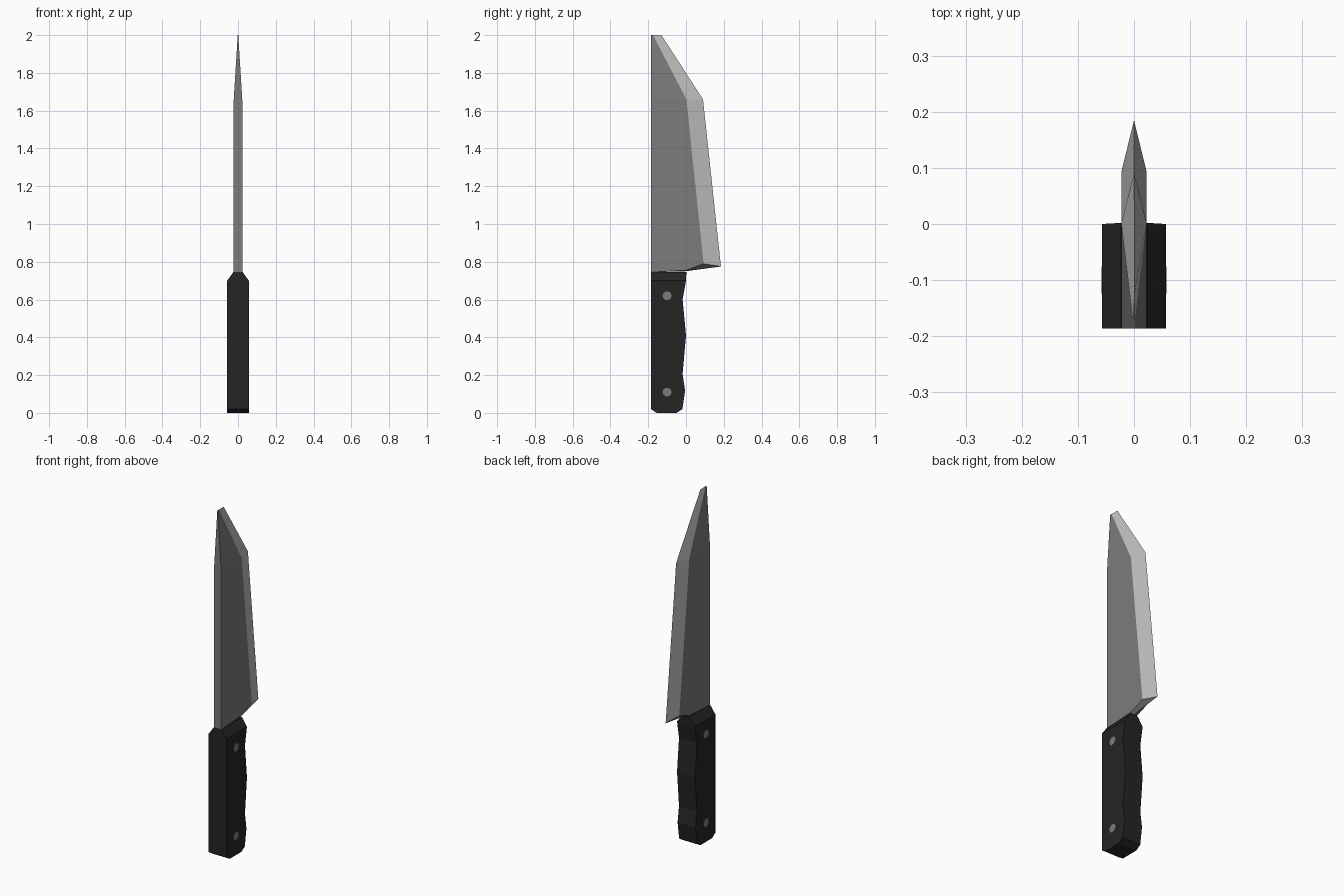
import bpy, bmesh, math
from mathutils import Matrix

if "Cube" in bpy.data.objects:
    bpy.data.objects.remove(bpy.data.objects["Cube"])


def material(name, value):
    m = bpy.data.materials.new(name)
    m.diffuse_color = (value, value, value, 1)
    m.use_nodes = True
    m.node_tree.nodes["Principled BSDF"].inputs["Base Color"].default_value = m.diffuse_color
    return m


black = material("handle black", 0.018)
steel = material("blade steel", 0.20)
bright = material("edge bright steel", 0.52)


def finish(name, bm, mats):
    bmesh.ops.recalc_face_normals(bm, faces=bm.faces)
    me = bpy.data.meshes.new(name)
    bm.to_mesh(me)
    bm.free()
    for m in mats:
        me.materials.append(m)
    ob = bpy.data.objects.new(name, me)
    bpy.context.collection.objects.link(ob)
    return ob


def loft(name, rings, mats, rule=lambda row, col: 0):
    """Skin equal-length rings of points and cap both ends."""
    bm = bmesh.new()
    vs = [[bm.verts.new(p) for p in r] for r in rings]
    n = len(vs[0])
    for i in range(len(vs) - 1):
        for j in range(n):
            k = (j + 1) % n
            f = bm.faces.new((vs[i][j], vs[i][k], vs[i + 1][k], vs[i + 1][j]))
            f.material_index = rule(i, j)
    bm.faces.new(vs[0][::-1])
    bm.faces.new(vs[-1])
    return finish(name, bm, mats)


# Handle: (z, back y, front y, half width), with finger waves on the front
W, BACK = 0.057, -0.186
handle = [(0.0, -0.155, -0.05, W), (0.02, BACK, -0.019, W),
          (0.117, BACK, -0.005, W), (0.207, BACK, -0.018, W),
          (0.41, BACK, 0.0, W), (0.60, BACK, -0.018, W),
          (0.70, BACK, 0.0, W), (0.747, BACK, 0.002, 0.0235)]
loft("handle", [[(-w, b, z), (w, b, z), (w, f, z), (-w, f, z)]
                for z, b, f, w in handle], [black])

# Blade: half width, spine z, (flat end y, z), (cutting edge y, z)
blade = [(0.0225, 0.745, (0.0, 0.755), (0.0, 0.75)),
         (0.0225, 0.79, (0.093, 0.79), (0.185, 0.775)),
         (0.0225, 1.66, (0.002, 1.66), (0.09, 1.66)),
         (0.0015, 2.0, (-0.175, 2.0), (-0.13, 2.0))]
loft("blade", [[(-w, BACK, s), (w, BACK, s), (w, *f), (0, *e), (-w, *f)]
               for w, s, f, e in blade], [steel, bright],
     lambda row, col: int(row > 0 and col in (2, 3)))

# Rivets through the handle
for label, z in (("lower", 0.11), ("upper", 0.62)):
    bm = bmesh.new()
    bmesh.ops.create_cone(bm, cap_ends=True, segments=10, radius1=0.024,
                          radius2=0.024, depth=2 * W + 0.002,
                          matrix=Matrix.Translation((0, -0.1, z))
                          @ Matrix.Rotation(math.pi / 2, 4, 'Y'))
    finish(label + "_rivet", bm, [steel])
